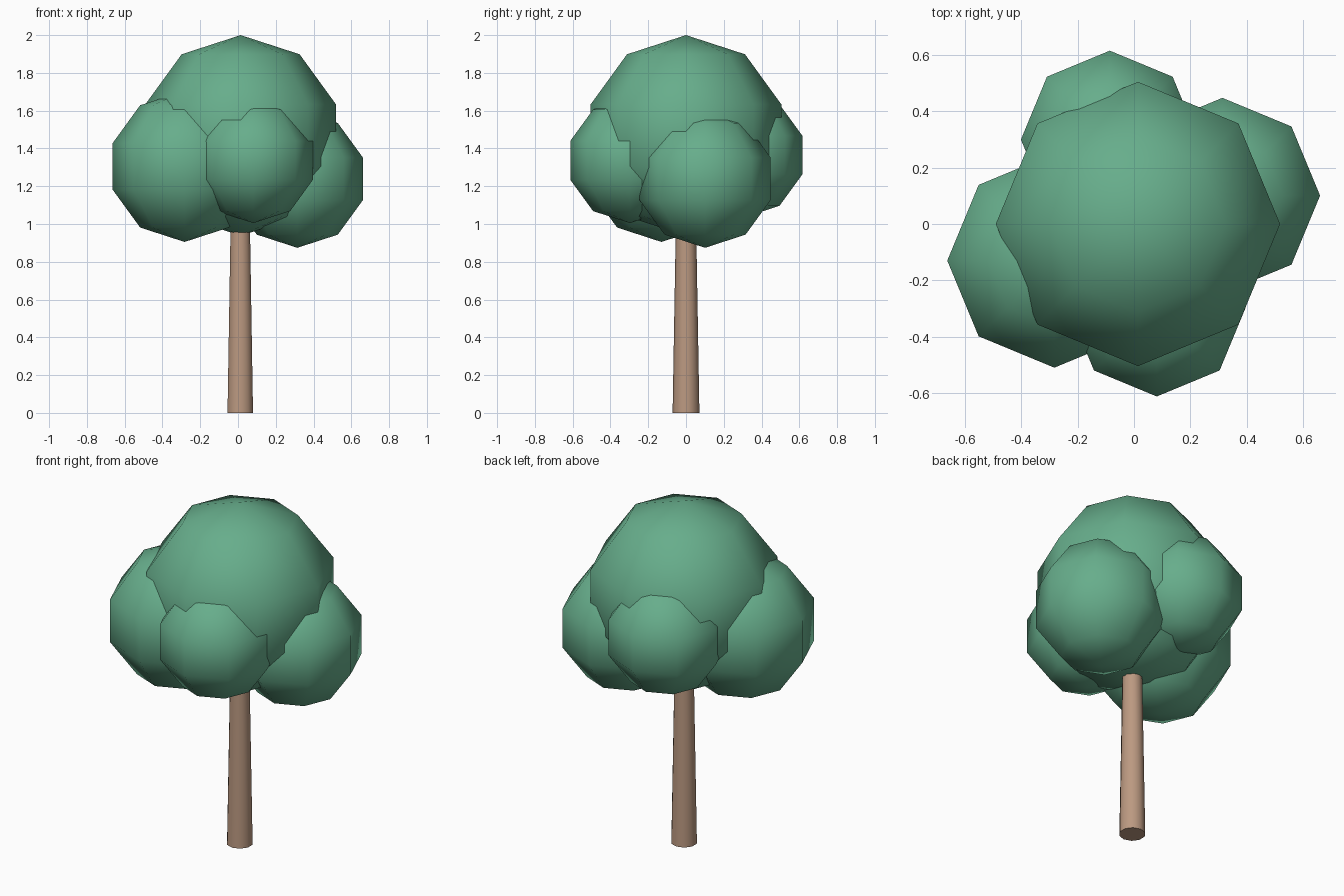
import bpy
import math

if "Cube" in bpy.data.objects:
    bpy.data.objects.remove(bpy.data.objects["Cube"])


def material(name, color):
    mat = bpy.data.materials.new(name)
    mat.diffuse_color = (*color, 1)
    mat.use_nodes = True
    mat.node_tree.nodes["Principled BSDF"].inputs["Base Color"].default_value = mat.diffuse_color
    return mat


leaf_green = material("leaf_green", (0.135, 0.42, 0.26))
bark_brown = material("bark_brown", (0.50, 0.32, 0.22))


def finish(name, mat, angle):
    obj = bpy.context.object
    obj.name = name
    obj.data.materials.append(mat)
    bpy.ops.object.shade_smooth_by_angle(angle=math.radians(angle))
    return obj


# Tapered ten-sided trunk, ending inside the crown
TRUNK_HEIGHT = 1.1
bpy.ops.mesh.primitive_cone_add(
    vertices=10, radius1=0.071, radius2=0.052, depth=TRUNK_HEIGHT,
    location=(0.012, 0, TRUNK_HEIGHT / 2))
finish("trunk", bark_brown, 50)

# Crown: coarse smooth-shaded spheres (name, centre, radius)
foliage = [
    ("foliage_top", (0.014, 0, 1.469), 0.531),
    ("foliage_left", (-0.283, -0.13, 1.305), 0.40),
    ("foliage_right", (0.314, 0.101, 1.239), 0.365),
    ("foliage_front", (0.081, -0.297, 1.337), 0.332),
    ("foliage_back", (-0.086, 0.30, 1.365), 0.332),
]
for name, centre, radius in foliage:
    bpy.ops.mesh.primitive_uv_sphere_add(
        segments=8, ring_count=5, radius=radius, location=centre)
    finish(name, leaf_green, 80)
